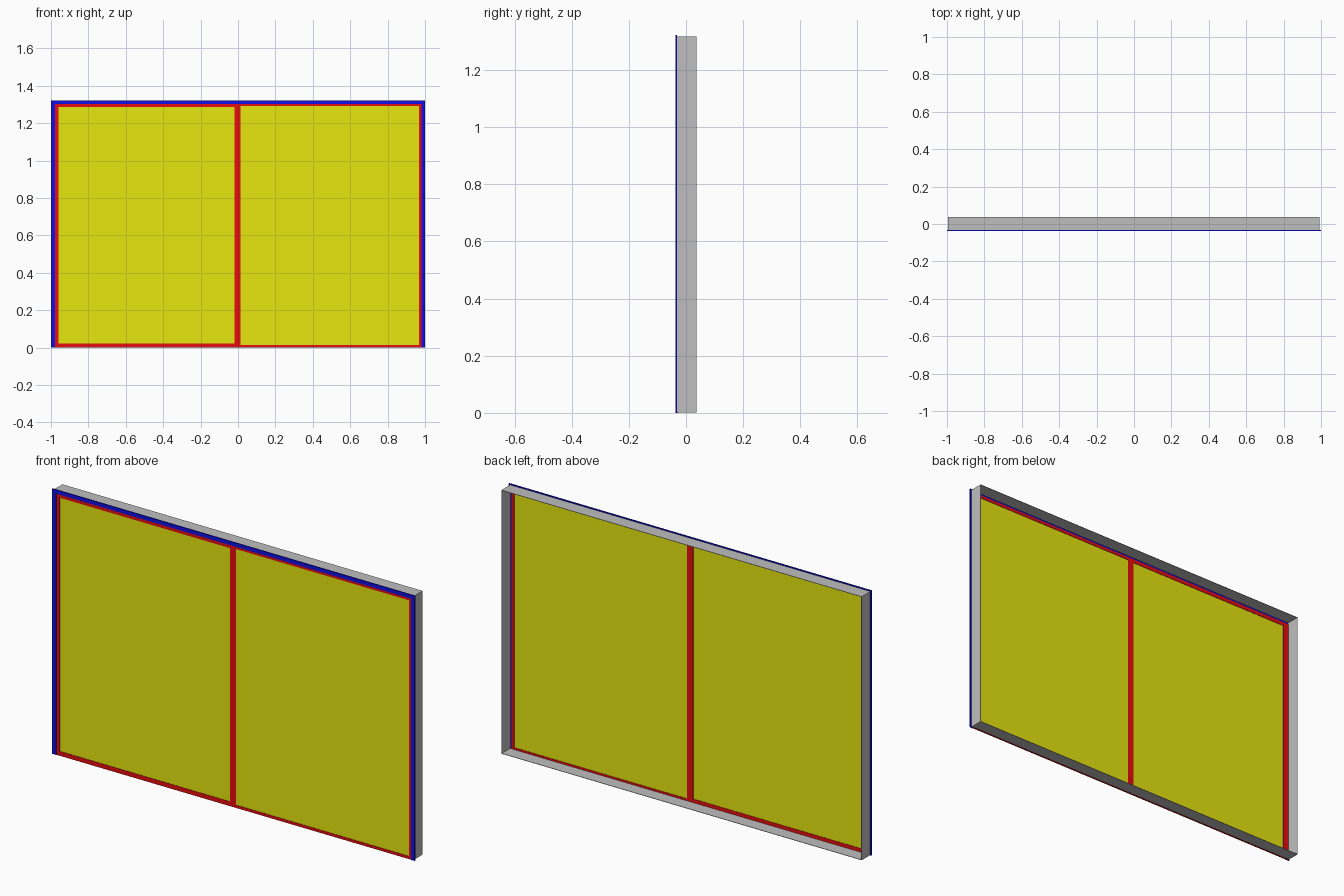
import bpy
import bmesh

cube = bpy.data.objects.get("Cube")
if cube:
    bpy.data.objects.remove(cube, do_unlink=True)


def material(name, colour):
    mat = bpy.data.materials.new(name)
    mat.use_nodes = True
    mat.diffuse_color = (*colour, 1)
    mat.node_tree.nodes["Principled BSDF"].inputs["Base Color"].default_value = (*colour, 1)
    return mat


GREY = material("reveal grey", (0.52, 0.52, 0.52))
BLUE = material("trim blue", (0.006, 0.006, 0.95))
RED = material("sash red", (0.95, 0.005, 0.006))
YELLOW = material("pane yellow", (0.95, 0.95, 0.006))


def boxes(name, mat, y, rects):
    """One object of boxes, each rect being (x0, x1, z0, z1)."""
    bm = bmesh.new()
    for x0, x1, z0, z1 in rects:
        cube = bmesh.ops.create_cube(bm, size=1)
        for v in cube["verts"]:
            v.co.x = x1 if v.co.x > 0 else x0
            v.co.y = y[1] if v.co.y > 0 else y[0]
            v.co.z = z1 if v.co.z > 0 else z0
    mesh = bpy.data.meshes.new(name)
    bm.to_mesh(mesh)
    bm.free()
    mesh.materials.append(mat)
    obj = bpy.data.objects.new(name, mesh)
    bpy.context.collection.objects.link(obj)


def ring(outer, inner):
    """Four bars filling the gap between two rectangles."""
    a, b, c, d = outer
    e, f, g, h = inner
    return [(a, e, c, d), (f, b, c, d), (e, f, c, g), (e, f, h, d)]


# Thin reveal lining running back from the front
boxes("reveal", GREY, (-0.032, 0.037),
      ring((-0.995, 0.993, 0.002, 1.317), (-0.993, 0.991, 0.004, 1.315)))

# Front cover trim on the sides and top, open at the bottom
boxes("cover_trim", BLUE, (-0.037, -0.031),
      [(-1, -0.978, 0, 1.322), (0.981, 1, 0, 1.322), (-0.978, 0.981, 1.303, 1.322)])

# Two sashes meeting at the middle, each with its pane
left_pane = (0.013, 0.968, 0.014, 1.291)
right_pane = (-0.96, -0.02, 0.022, 1.287)
boxes("left_sash", RED, (-0.035, -0.028), ring((-0.003, 0.984, 0, 1.306), left_pane))
boxes("right_sash", RED, (-0.035, -0.028), ring((-0.992, -0.003, 0, 1.306), right_pane))
boxes("panes", YELLOW, (-0.033, -0.03), [left_pane, right_pane])
